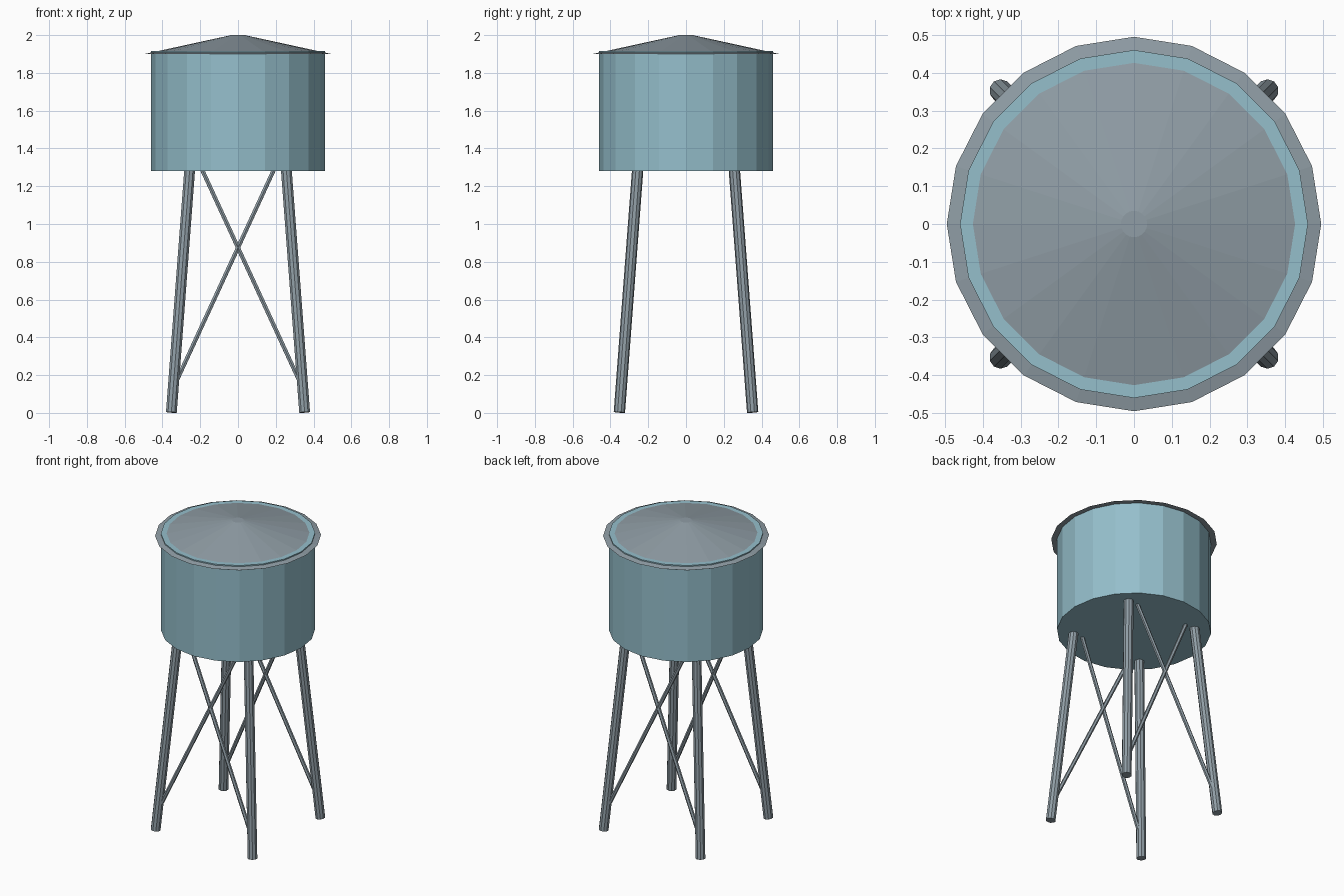
import bpy, bmesh
from mathutils import Vector, Matrix

if "Cube" in bpy.data.objects:
    bpy.data.objects.remove(bpy.data.objects["Cube"])


def material(name, rgb):
    m = bpy.data.materials.new(name)
    m.diffuse_color = (*rgb, 1.0)
    m.use_nodes = True
    m.node_tree.nodes["Principled BSDF"].inputs["Base Color"].default_value = m.diffuse_color
    return m


BLUE = material("tank_blue", (0.30, 0.52, 0.60))
GREY = material("steel_grey", (0.28, 0.34, 0.38))


def frustum(name, p0, p1, r0, r1, sides, mat):
    """Capped flat-shaded cone or cylinder running from p0 to p1."""
    p0, p1 = Vector(p0), Vector(p1)
    axis = p1 - p0
    rot = Vector((0, 0, 1)).rotation_difference(axis).to_matrix().to_4x4()
    bm = bmesh.new()
    bmesh.ops.create_cone(bm, cap_ends=True, segments=sides, radius1=r0, radius2=r1,
                          depth=axis.length,
                          matrix=Matrix.Translation((p0 + p1) / 2) @ rot)
    me = bpy.data.meshes.new(name)
    bm.to_mesh(me)
    bm.free()
    me.materials.append(mat)
    ob = bpy.data.objects.new(name, me)
    bpy.context.collection.objects.link(ob)
    return ob


def leg_offset(z):
    """Distance of the leaning leg axis from the centre planes."""
    return 0.353 - 0.0755 * z


# Tank and shallow overhanging roof (the tank rim pokes through the roof)
frustum("tank", (0, 0, 1.28), (0, 0, 1.915), 0.46, 0.46, 20, BLUE)
frustum("roof", (0, 0, 1.90), (0, 0, 2.0), 0.495, 0.035, 20, GREY)

# Four leaning legs
for sy, depth in ((-1, "front"), (1, "back")):
    for sx, side in ((-1, "left"), (1, "right")):
        a, b = leg_offset(0.003), leg_offset(1.32)
        frustum(f"{depth}_{side}_leg", (sx * a, sy * a, 0.003),
                (sx * b, sy * b, 1.32), 0.03, 0.03, 10, GREY)

        # Crossed braces on the front and back only
        a, b = leg_offset(0.13), leg_offset(1.41)
        frustum(f"{depth}_{side}_brace", (sx * a, sy * a, 0.13),
                (-sx * b, sy * b, 1.41), 0.0125, 0.0125, 6, GREY)
